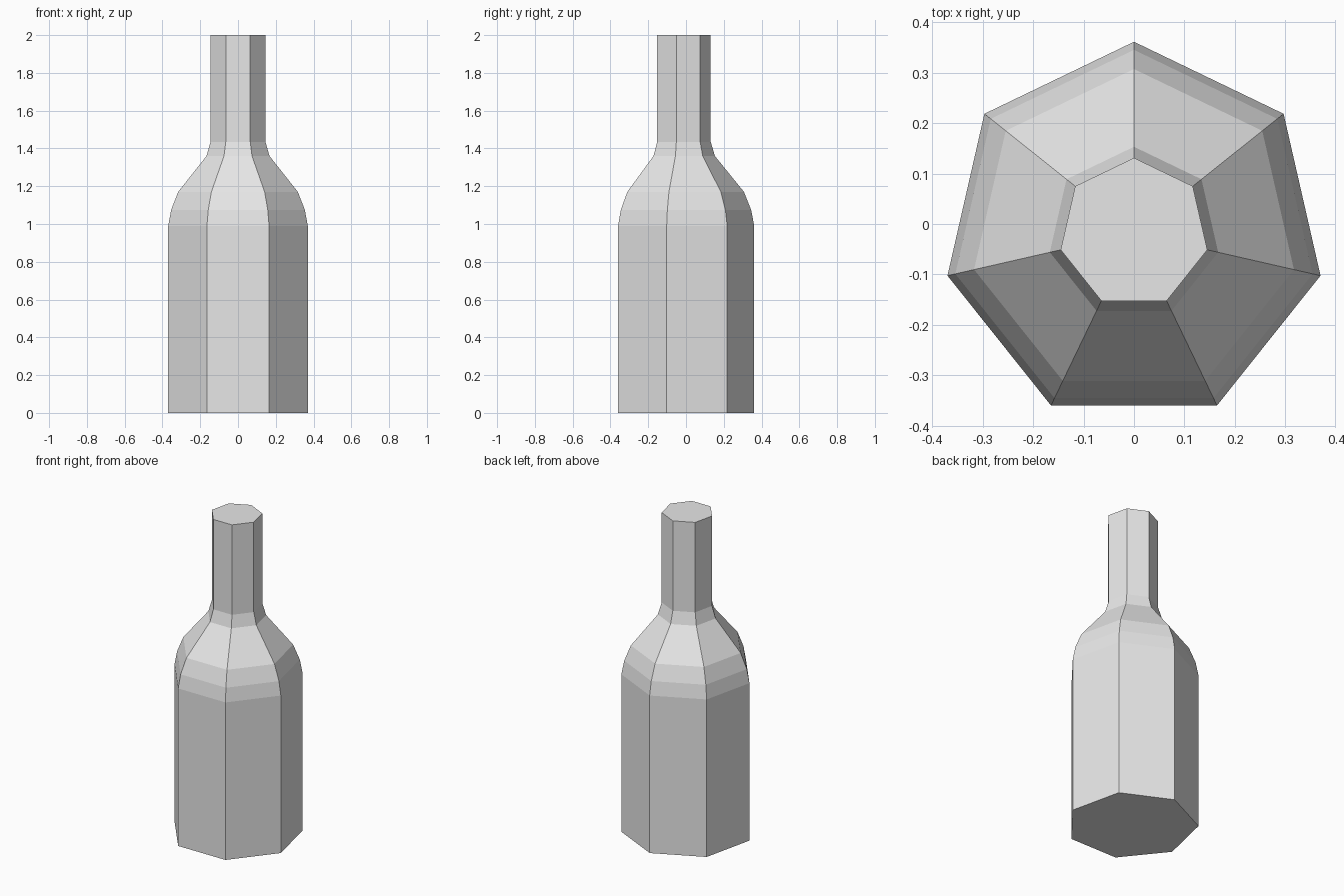
import bpy, bmesh, math

cube = bpy.data.objects.get("Cube")
if cube:
    bpy.data.objects.remove(cube, do_unlink=True)

SIDES = 7
CENTRE_Y = -0.018

# Bottle outline from base to mouth: (corner radius, height)
PROFILE = [(0.379, 0), (0.379, 0.99), (0.363, 1.075), (0.325, 1.17),
           (0.171, 1.36), (0.149, 1.435), (0.149, 2)]

# Plain grey material
grey = bpy.data.materials.new("plain_grey")
grey.use_nodes = True
colour = (0.8, 0.8, 0.8, 1)
grey.diffuse_color = colour
grey.node_tree.nodes["Principled BSDF"].inputs["Base Color"].default_value = colour


def ring(bm, radius, z):
    """Seven-sided ring with one corner pointing to the back."""
    angles = [math.pi / 2 + math.tau * i / SIDES for i in range(SIDES)]
    return [bm.verts.new((radius * math.cos(a), CENTRE_Y + radius * math.sin(a), z))
            for a in angles]


# Bottle: stacked rings joined by flat walls, closed at both ends
bm = bmesh.new()
rings = [ring(bm, r, z) for r, z in PROFILE]
for low, high in zip(rings, rings[1:]):
    for i in range(SIDES):
        j = (i + 1) % SIDES
        bm.faces.new((low[i], low[j], high[j], high[i]))
bm.faces.new(rings[0][::-1])
bm.faces.new(rings[-1])
bmesh.ops.recalc_face_normals(bm, faces=bm.faces)

mesh = bpy.data.meshes.new("bottle")
bm.to_mesh(mesh)
bm.free()
mesh.materials.append(grey)
bottle = bpy.data.objects.new("bottle", mesh)
bpy.context.collection.objects.link(bottle)
